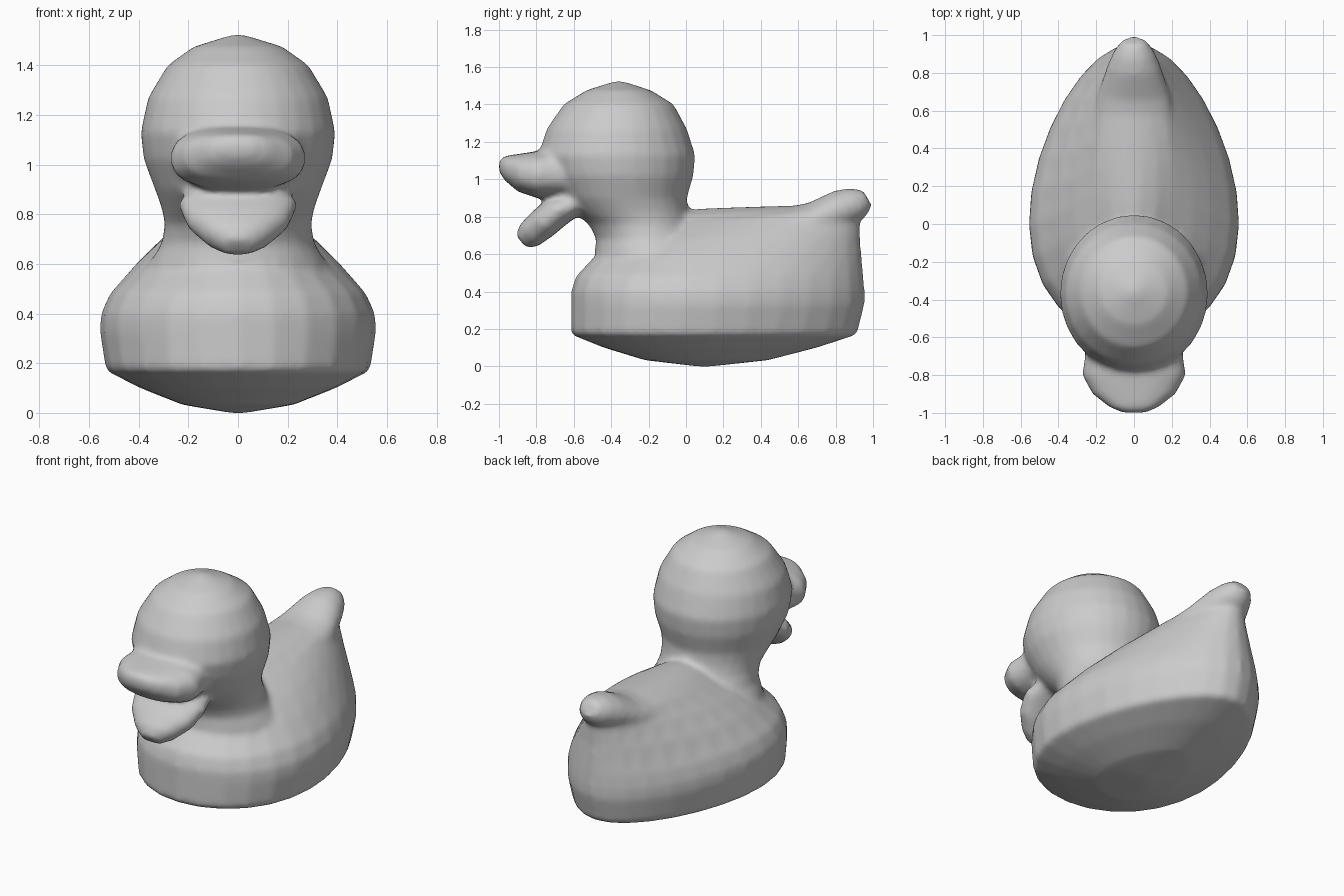
import bpy, bmesh
from math import sin, cos, pi, radians

bm = bmesh.new()
SIDES = 28


def loft(sections, k=0.0, p=1.0):
    """Closed loft of rings (y, z, half_width, half_depth, tilt): tilt 0 is a flat ring, 90 an upright one.
    k makes the ring egg-shaped, p below 1 makes it boxier."""
    rings = []
    for y, z, w, d, tilt in sections:
        a = radians(tilt)
        ring = []
        for i in range(SIDES):
            t = 2 * pi * i / SIDES
            c, s = cos(t), sin(t)
            u = abs(c) ** p * (1 if c >= 0 else -1)
            v = abs(s) ** p * (1 if s >= 0 else -1)
            ring.append(bm.verts.new((w * u * (1 - k * v), y + d * v * cos(a), z + d * v * sin(a))))
        rings.append(ring)
    faces = [bm.faces.new(rings[0]), bm.faces.new(rings[-1])]
    for r, q in zip(rings, rings[1:]):
        for i in range(SIDES):
            j = (i + 1) % SIDES
            faces.append(bm.faces.new((r[i], r[j], q[j], q[i])))
    bmesh.ops.recalc_face_normals(bm, faces=faces)


# body: egg-shaped rings from the keel up to the back
loft([(0.10, 0.0, 0.03, 0.04, 0), (0.11, 0.033, 0.22, 0.33, 0),
      (0.13, 0.10, 0.385, 0.57, 0), (0.15, 0.17, 0.52, 0.765, 0),
      (0.17, 0.33, 0.545, 0.785, 0), (0.17, 0.40, 0.54, 0.785, 0),
      (0.18, 0.48, 0.505, 0.77, 0), (0.215, 0.61, 0.40, 0.72, 3),
      (0.245, 0.70, 0.31, 0.69, 5), (0.315, 0.79, 0.20, 0.62, 6.5),
      (0.31, 0.83, 0.12, 0.46, 4), (0.30, 0.85, 0.04, 0.25, 2)], k=0.22)

# neck and head
loft([(-0.16, 0.60, 0.36, 0.33, 0), (-0.20, 0.68, 0.31, 0.28, 0),
      (-0.245, 0.76, 0.295, 0.275, 0), (-0.30, 0.83, 0.31, 0.31, 0),
      (-0.34, 0.90, 0.335, 0.345, 0), (-0.36, 1.02, 0.38, 0.40, 0),
      (-0.37, 1.13, 0.393, 0.42, 0), (-0.37, 1.27, 0.363, 0.375, 0),
      (-0.36, 1.40, 0.285, 0.295, 0), (-0.36, 1.475, 0.18, 0.175, 0),
      (-0.36, 1.525, 0.02, 0.02, 0)])

# tail tip
loft([(0.45, 0.72, 0.24, 0.11, 105), (0.69, 0.775, 0.19, 0.105, 110),
      (0.84, 0.845, 0.14, 0.105, 118), (0.915, 0.875, 0.105, 0.09, 120),
      (0.97, 0.90, 0.06, 0.05, 120)])

# upper bill
loft([(-0.50, 1.03, 0.25, 0.12, 90), (-0.70, 1.03, 0.26, 0.13, 90),
      (-0.80, 1.025, 0.275, 0.125, 90), (-0.90, 1.035, 0.22, 0.10, 90),
      (-0.97, 1.06, 0.13, 0.065, 90), (-1.0, 1.07, 0.06, 0.03, 90)], p=0.8)

# lower bill, hanging open
loft([(-0.55, 0.89, 0.21, 0.06, 131), (-0.68, 0.835, 0.24, 0.085, 131),
      (-0.77, 0.76, 0.205, 0.085, 131), (-0.84, 0.70, 0.13, 0.075, 131),
      (-0.88, 0.665, 0.06, 0.045, 131)], p=0.85)

mesh = bpy.data.meshes.new("duck")
bm.to_mesh(mesh)
bm.free()
duck = bpy.data.objects.new("duck", mesh)
bpy.context.collection.objects.link(duck)
for f in mesh.polygons:
    f.use_smooth = True

# fuse the parts into one skin and soften the joins
fuse = duck.modifiers.new("fuse", 'REMESH')
fuse.mode = 'VOXEL'
fuse.voxel_size = 0.018
fuse.use_smooth_shade = True
soft = duck.modifiers.new("soften", 'SMOOTH')
soft.factor = 0.5
soft.iterations = 8
